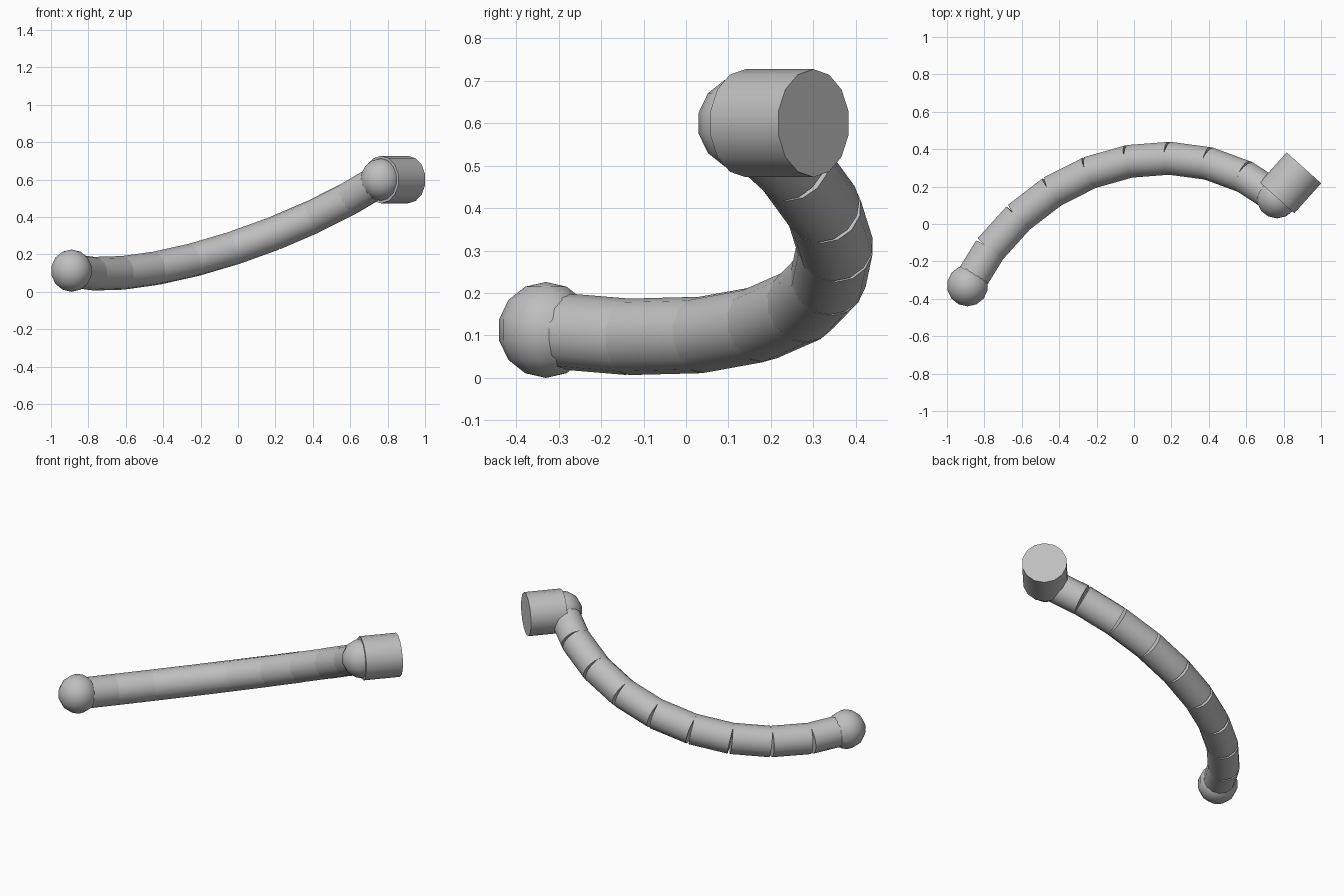
import bpy
import math
from mathutils import Vector

cube = bpy.data.objects.get("Cube")
if cube:
    bpy.data.objects.remove(cube, do_unlink=True)

SIDES = 14
SEGMENTS = 9

grey = bpy.data.materials.new("plain grey")
grey.use_nodes = True
grey.diffuse_color = (0.52, 0.52, 0.52, 1)
grey.node_tree.nodes["Principled BSDF"].inputs["Base Color"].default_value = (0.52, 0.52, 0.52, 1)


def finish(name):
    obj = bpy.context.object
    obj.name = name
    obj.data.materials.append(grey)
    bpy.ops.object.shade_smooth_by_angle(angle=math.radians(35))


def rod(name, start, end, radius):
    """Straight capped cylinder between two points."""
    axis = end - start
    bpy.ops.mesh.primitive_cylinder_add(
        vertices=SIDES, radius=radius, depth=axis.length,
        location=(start + end) / 2,
        rotation=axis.to_track_quat('Z', 'Y').to_euler())
    finish(name)


def ball(name, centre):
    bpy.ops.mesh.primitive_uv_sphere_add(
        segments=SIDES, ring_count=SIDES // 2, radius=0.113, location=centre)
    finish(name)


# End joints
tail = Vector((-0.89, -0.33, 0.113))
head = Vector((0.765, 0.14, 0.6))
ball("tail_ball", tail)
ball("head_ball", head)

# Arm: straight rods chained along a tilted circular arc
chord = head - tail
middle = (tail + head) / 2
along = chord.normalized()
bulge = Vector((-0.154, 0.922, -0.355))
bulge = (bulge - along * bulge.dot(along)).normalized()
sag = 0.44
half = 2 * math.atan(2 * sag / chord.length)
radius = chord.length / 2 / math.sin(half)
joints = []
for i in range(SEGMENTS + 1):
    a = half * (2 * i / SEGMENTS - 1)
    joints.append(middle + along * radius * math.sin(a)
                  + bulge * radius * (math.cos(a) - math.cos(half)))
for i in range(SEGMENTS):
    rod(f"arm_segment_{i + 1}", joints[i], joints[i + 1], 0.09)

# Wide level cylinder at the raised end
rod("end_cylinder", head, head + Vector((0.667, 0.745, 0)) * 0.215, 0.127)
